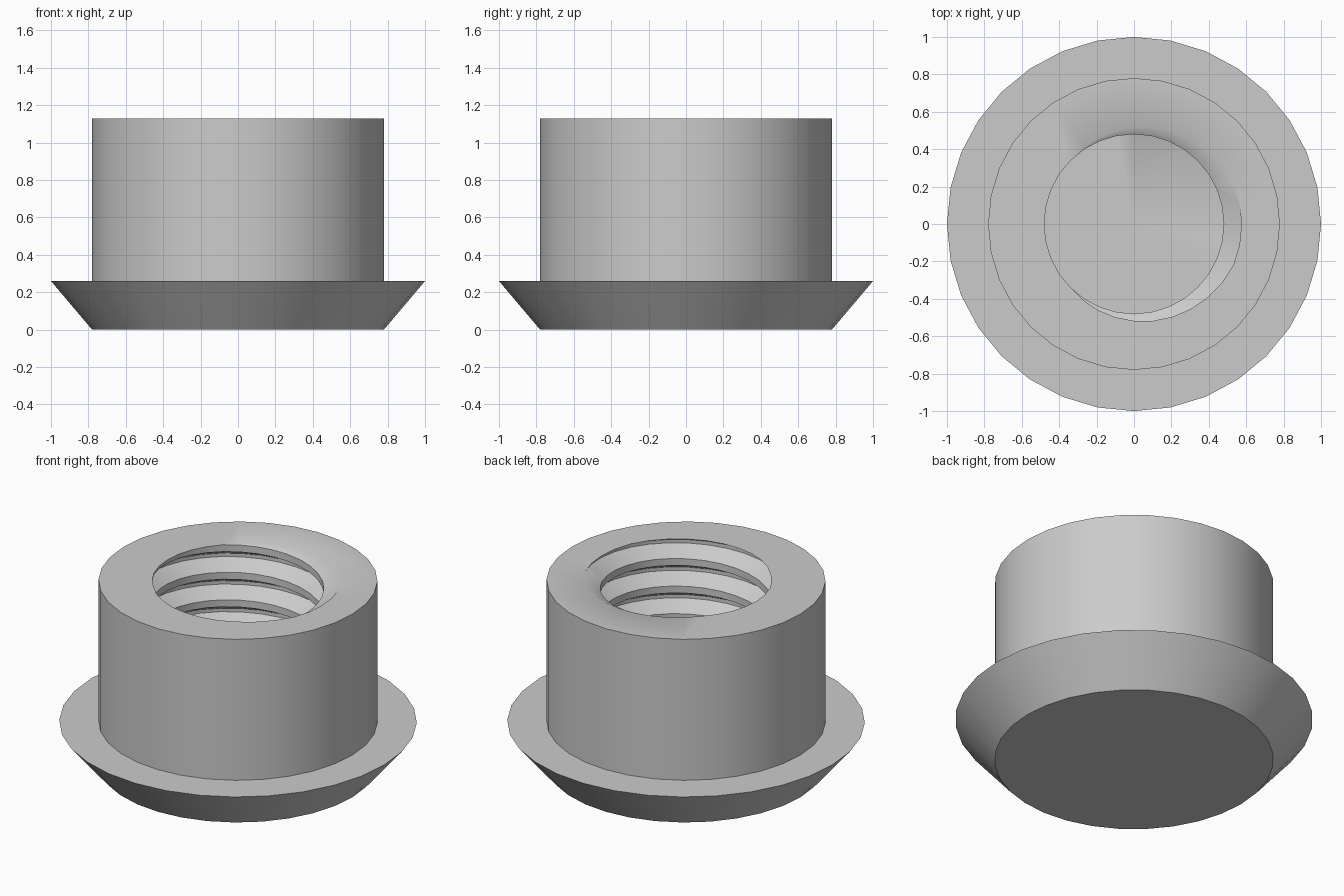
import bpy, bmesh
from math import cos, sin, pi, floor

cube = bpy.data.objects.get("Cube")
if cube:
    bpy.data.objects.remove(cube)

SIDES = 32
TOP, FLOOR = 1.13, 0.26          # bore mouth and bore floor heights
MINOR, MAJOR = 0.48, 0.575       # thread crest and root radii
PITCH = 0.17
ROOT, CREST = 1 / 16, 3 / 8      # half root width, start of crest (in pitches)
TURNS = int((TOP - FLOOR) / PITCH) + 3

# Flange and sleeve outline as (radius, height)
OUTLINE = [(0, 0), (0.78, 0), (1, 0.26), (0.78, 0.26), (0.78, TOP)]


def thread_radius(z, turn):
    """Bore radius at height z, a fraction of a turn round the helix."""
    phase = (z - TOP) / PITCH - turn
    d = abs(phase - floor(phase + 0.5))
    t = min(max((d - ROOT) / (CREST - ROOT), 0), 1)
    return MAJOR + (MINOR - MAJOR) * t


def section(turn):
    """Whole half section: outline, thread from mouth to floor, bore centre."""
    points = list(OUTLINE)
    heights = [TOP]
    for k in range(1, -TURNS, -1):
        for edge in (CREST, ROOT, -ROOT, -CREST):
            z = TOP + PITCH * (k + turn + edge)
            heights.append(min(max(z, FLOOR), TOP))
    heights.append(FLOOR)
    points += [(thread_radius(z, turn), z) for z in heights]
    return points + [(0, FLOOR)]


# Sweep the section round the axis, then weld the seam and clipped thread ends
bm = bmesh.new()
columns = []
for i in range(SIDES + 1):
    a = 2 * pi * i / SIDES
    columns.append([bm.verts.new((r * cos(a), r * sin(a), z))
                    for r, z in section(i / SIDES)])
for left, right in zip(columns, columns[1:]):
    for j in range(len(left) - 1):
        bm.faces.new((left[j], left[j + 1], right[j + 1], right[j]))
bmesh.ops.remove_doubles(bm, verts=bm.verts, dist=0.0001)
bmesh.ops.recalc_face_normals(bm, faces=bm.faces)

mesh = bpy.data.meshes.new("threaded_flanged_cap")
bm.to_mesh(mesh)
bm.free()
cap = bpy.data.objects.new("threaded_flanged_cap", mesh)
bpy.context.collection.objects.link(cap)

# Plain grey finish
grey = bpy.data.materials.new("plain_grey")
grey.use_nodes = True
colour = (0.6, 0.6, 0.6, 1)
grey.diffuse_color = colour
grey.node_tree.nodes["Principled BSDF"].inputs["Base Color"].default_value = colour
mesh.materials.append(grey)

# Smooth walls with crisp rims and thread edges
bpy.ops.object.select_all(action='DESELECT')
cap.select_set(True)
bpy.context.view_layer.objects.active = cap
bpy.ops.object.shade_smooth_by_angle(angle=pi / 6)
